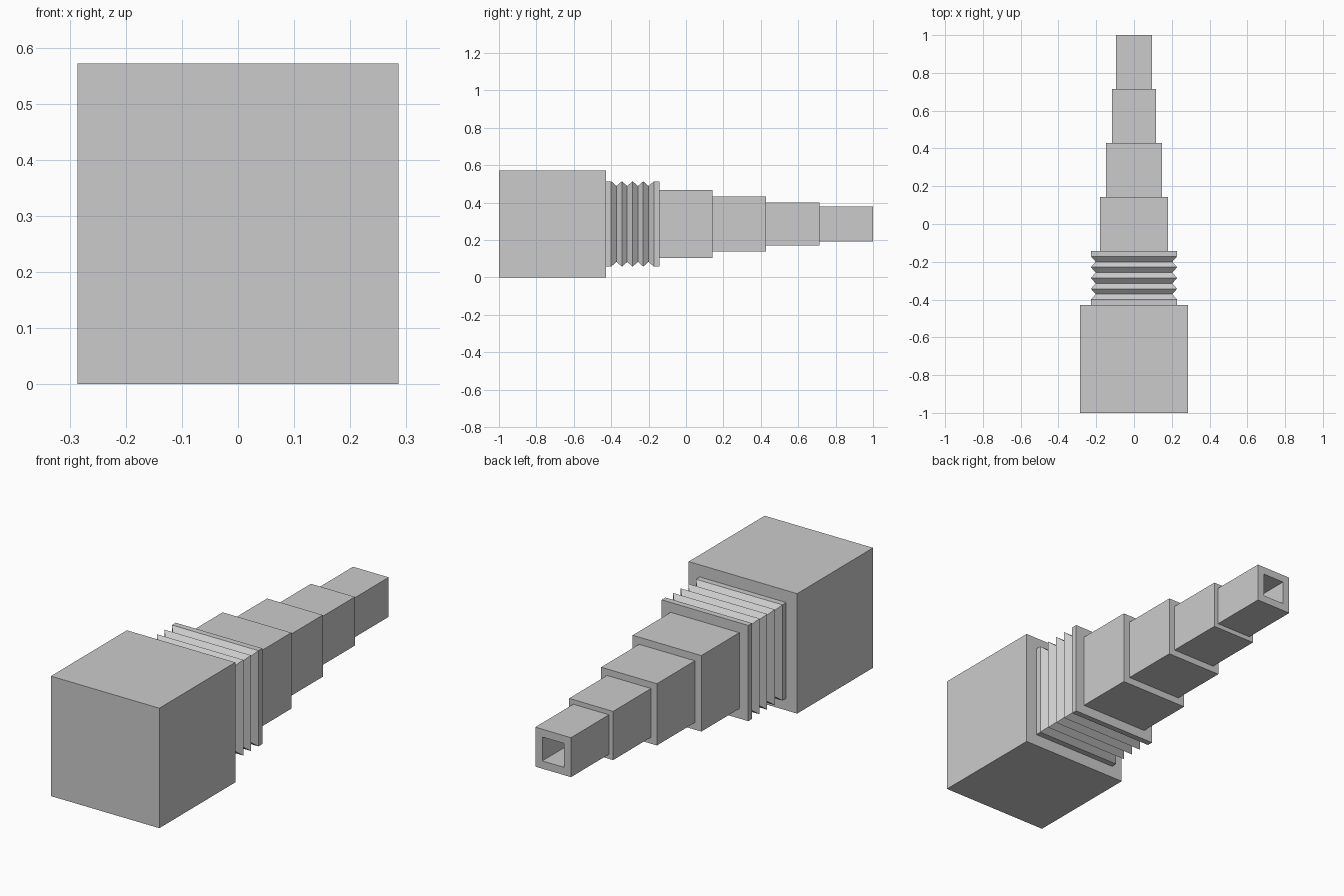
import bpy
import bmesh

cube = bpy.data.objects.get("Cube")
if cube:
    bpy.data.objects.remove(cube, do_unlink=True)

STEP = 2 / 7          # length of one tube section
AXIS_Z = STEP         # height of the central axis

grey = bpy.data.materials.new("plain_grey")
grey.use_nodes = True
grey.diffuse_color = (0.6, 0.6, 0.6, 1)
grey.node_tree.nodes["Principled BSDF"].inputs["Base Color"].default_value = grey.diffuse_color


def square_loft(name, profile):
    """Loft square rings (y, half width) along y and cap both ends."""
    bm = bmesh.new()
    corners = ((-1, -1), (1, -1), (1, 1), (-1, 1))
    rings = [[bm.verts.new((sx * half, y, AXIS_Z + sz * half)) for sx, sz in corners]
             for y, half in profile]
    for a, b in zip(rings, rings[1:]):
        for i in range(4):
            j = (i + 1) % 4
            bm.faces.new((a[i], a[j], b[j], b[i]))
    bm.faces.new(rings[0])
    bm.faces.new(rings[-1])
    bmesh.ops.recalc_face_normals(bm, faces=bm.faces)
    mesh = bpy.data.meshes.new(name)
    bm.to_mesh(mesh)
    bm.free()
    mesh.materials.append(grey)
    obj = bpy.data.objects.new(name, mesh)
    bpy.context.collection.objects.link(obj)
    return obj


# Large front block
block_end = -1 + 2 * STEP
square_loft("main_block", [(-1, STEP), (block_end, STEP)])

# Pleated bellows: flat end flanges with four V grooves between
PEAK, VALLEY, PLEAT = 0.228, 0.203, STEP / 10
bellows = [(block_end, PEAK)]
bellows += [(block_end + k * PLEAT, PEAK if k % 2 else VALLEY) for k in range(1, 10)]
bellows.append((block_end + STEP, PEAK))
square_loft("bellows", bellows)

# Stepped tubes, narrowing toward the back
y = block_end + STEP
for name, half in (("wide_tube", 0.181), ("middle_tube", 0.147), ("narrow_tube", 0.116)):
    square_loft(name, [(y, half), (y + STEP, half)])
    y += STEP

# Hollow end tube
TIP, BORE = 0.094, 0.057
square_loft("end_tube", [(y, TIP), (1, TIP), (1, BORE), (y + 0.01, BORE)])
